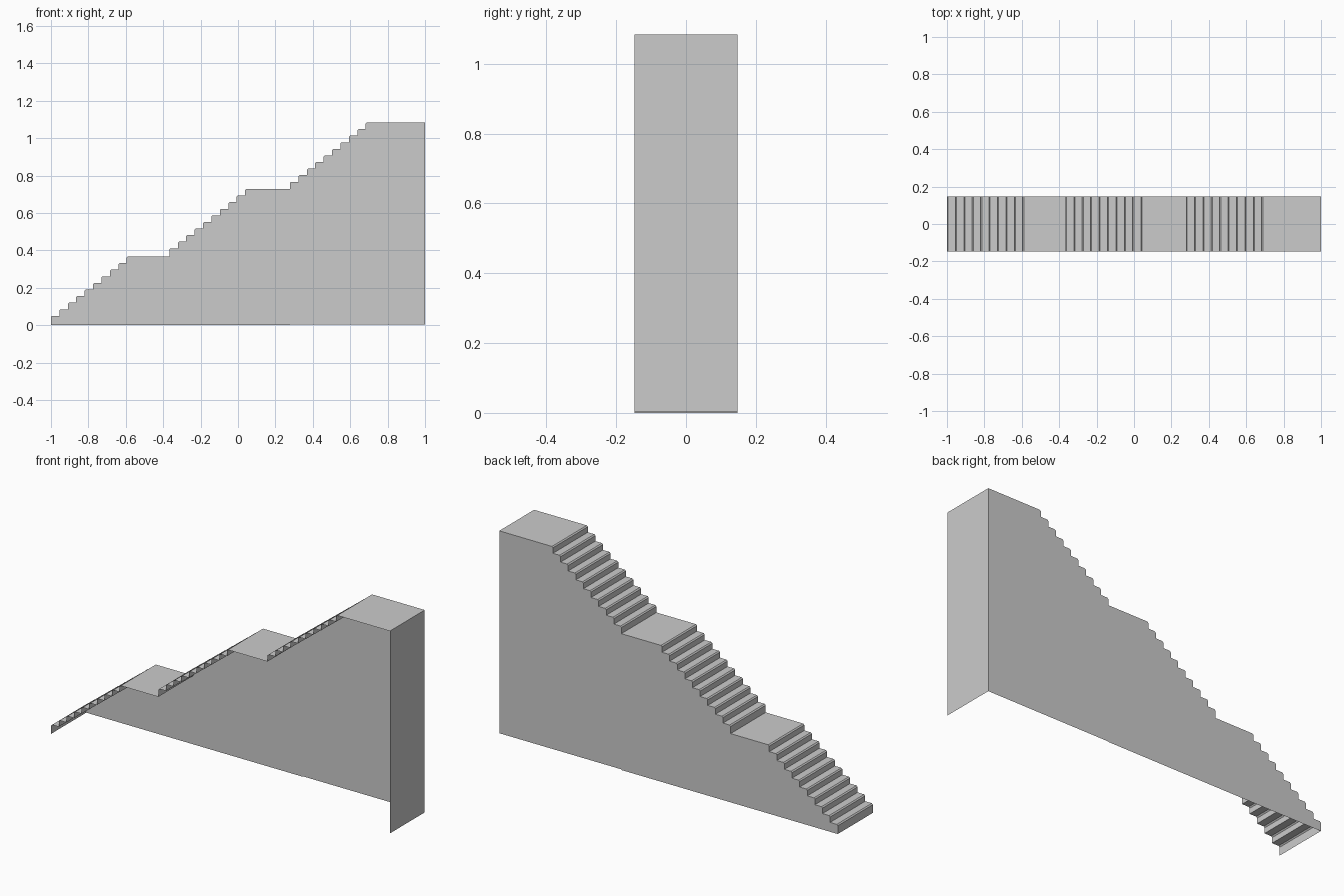
import bpy, bmesh

if "Cube" in bpy.data.objects:
    bpy.data.objects.remove(bpy.data.objects["Cube"])

HALF_W = 0.148
STEPS, RUN, RISE, CHAMFER = 10, 0.045, 0.0352, 0.006

# each flight: first riser x, base z, height of first tread, end of landing x
flights = [
    (-1.0, 0.0, 0.05, -0.367),
    (-0.367, 0.3668, 0.411, 0.278),
    (0.278, 0.7278, 0.7665, 1.0),
]


def make_object(name, faces):
    bm = bmesh.new()
    for pts in faces:
        bm.faces.new([bm.verts.new(p) for p in pts])
    bmesh.ops.remove_doubles(bm, verts=bm.verts, dist=1e-5)
    mesh = bpy.data.meshes.new(name)
    bm.to_mesh(mesh)
    bm.free()
    obj = bpy.data.objects.new(name, mesh)
    bpy.context.collection.objects.link(obj)
    return obj


def flight_profile(x0, z0, z_first, x_end):
    # riser, chamfered nosing, tread, repeated up to the landing
    pts = [(x0, z0)]
    for i in range(STEPS):
        x, z = x0 + i * RUN, z_first + i * RISE
        x_next = x_end if i == STEPS - 1 else x + RUN
        pts += [(x, z - CHAMFER), (x + CHAMFER, z), (x_next, z)]
    return pts


for n, flight in enumerate(flights, 1):
    prof = flight_profile(*flight)
    w = HALF_W if n < 3 else HALF_W - 0.001
    floor = 0.0 if n < 3 else 0.003

    # risers, treads and landing as a thin open sheet
    make_object(f"stair_flight_{n}", [
        [(a[0], -w, a[1]), (b[0], -w, b[1]), (b[0], w, b[1]), (a[0], w, a[1])][::-1]
        for a, b in zip(prof, prof[1:])])

    # closed back side wall under the steps (the front side and underside are open)
    outline = prof + [(flight[3], floor)]
    if n > 1:
        outline.append((flight[0], floor))
    make_object(f"side_wall_{n}", [[(x, w, z) for x, z in outline]])

# tall end wall under the top landing
top = flights[-1][2] + (STEPS - 1) * RISE
w = HALF_W - 0.001
make_object("end_wall", [[(1, -w, 0.003), (1, w, 0.003), (1, w, top), (1, -w, top)]])
